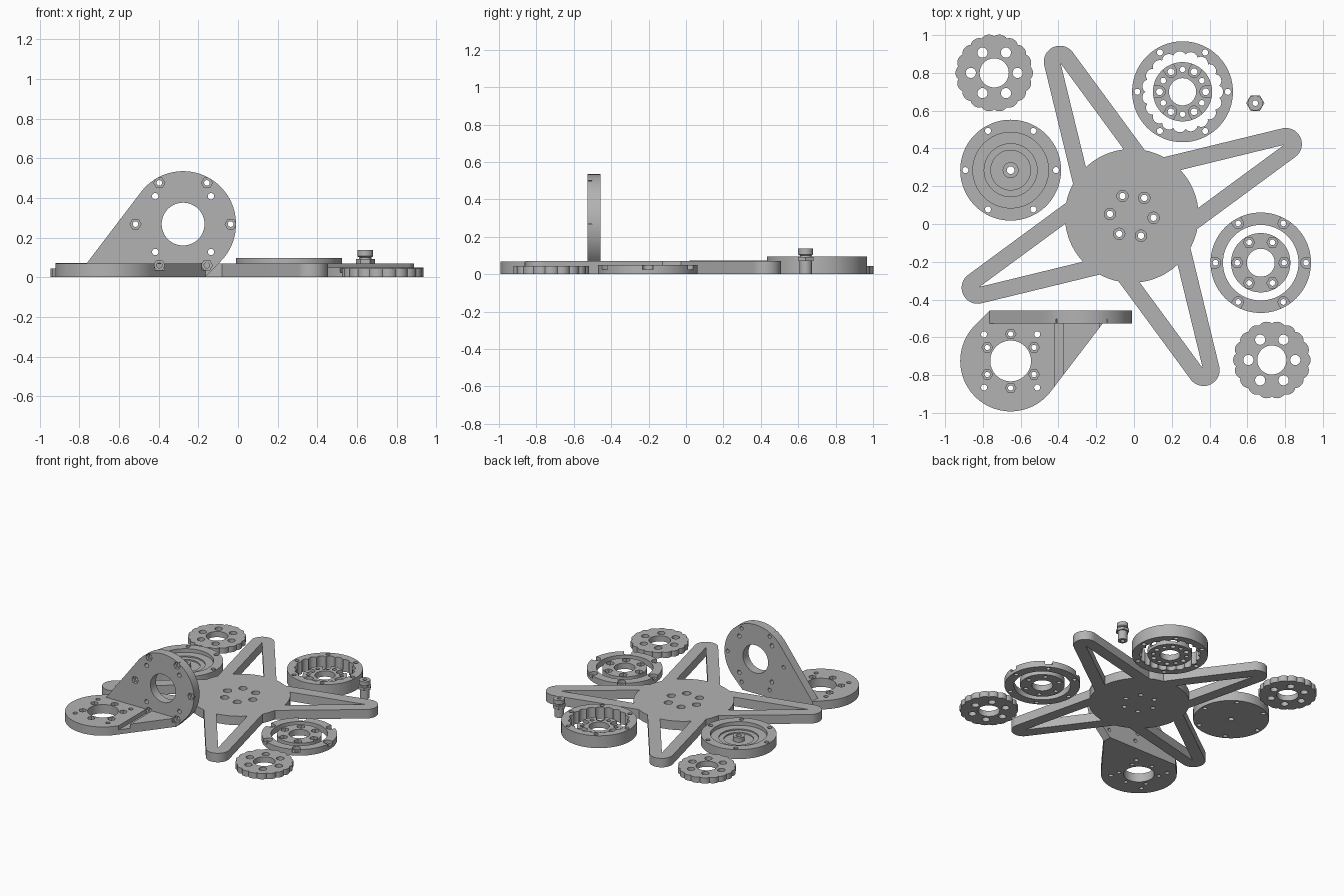
import bpy, bmesh, math
from math import sin, cos, tau, radians
from mathutils import Matrix, Vector
from mathutils.geometry import convex_hull_2d

if "Cube" in bpy.data.objects:
    bpy.data.objects.remove(bpy.data.objects["Cube"])

grey = bpy.data.materials.new("plain grey")
grey.use_nodes = True
COLOUR = (0.45, 0.45, 0.45, 1)
grey.diffuse_color = COLOUR
grey.node_tree.nodes["Principled BSDF"].inputs["Base Color"].default_value = COLOUR


# ---- 2D outlines ----
def circle(r, x=0, y=0, n=32, turn=0):
    return [(x + r * cos(turn + tau * i / n), y + r * sin(turn + tau * i / n)) for i in range(n)]


def scallop(r, depth, lobes, steps=10):
    pts = []
    for i in range(lobes * steps):
        a = tau * i / (lobes * steps)
        d = r - depth + depth * abs(cos(a * lobes / 2)) ** 0.7
        pts.append((d * cos(a), d * sin(a)))
    return pts


def hull(pts):
    return [pts[i] for i in convex_hull_2d([Vector(p) for p in pts])]


def polar(r, n, turn=0):
    return [(r * cos(radians(turn) + tau * i / n), r * sin(radians(turn) + tau * i / n)) for i in range(n)]


# ---- solids ----
def make(name, bm, matrix=None):
    bmesh.ops.recalc_face_normals(bm, faces=bm.faces)
    if matrix:
        bm.transform(matrix)
    mesh = bpy.data.meshes.new(name)
    bm.to_mesh(mesh)
    bm.free()
    mesh.materials.append(grey)
    ob = bpy.data.objects.new(name, mesh)
    bpy.context.collection.objects.link(ob)
    return ob


def prism(name, outlines, z0, z1, matrix=None):
    """Extrude one outline, or a list of separate outlines, upright."""
    bm = bmesh.new()
    if not isinstance(outlines[0], list):
        outlines = [outlines]
    for pts in outlines:
        face = bm.faces.new([bm.verts.new((x, y, z0)) for x, y in pts])
        ext = bmesh.ops.extrude_face_region(bm, geom=[face], use_keep_orig=True)
        top = [v for v in ext["geom"] if isinstance(v, bmesh.types.BMVert)]
        bmesh.ops.translate(bm, verts=top, vec=(0, 0, z1 - z0))
    return make(name, bm, matrix)


def lathe(name, profile, n=64):
    """Turn a closed (radius, height) profile around z."""
    bm = bmesh.new()
    rings = [[bm.verts.new((r * cos(tau * i / n), r * sin(tau * i / n), z)) for r, z in profile]
             for i in range(n)]
    m = len(profile)
    for i in range(n):
        a, b = rings[i], rings[(i + 1) % n]
        for j in range(m):
            bm.faces.new((a[j], b[j], b[(j + 1) % m], a[(j + 1) % m]))
    return make(name, bm)


def combine(ob, tool, operation="DIFFERENCE"):
    mod = ob.modifiers.new("join", "BOOLEAN")
    mod.operation, mod.object, mod.solver = operation, tool, "EXACT"
    bpy.context.view_layer.objects.active = ob
    bpy.ops.object.modifier_apply(modifier=mod.name)
    bpy.data.objects.remove(tool)


def drill(ob, outlines, z0=-0.1, z1=0.3, matrix=None):
    combine(ob, prism("cutter", outlines, z0, z1, matrix))


def holes(r, places, n=24, turn=0):
    return [circle(r, x, y, n, turn) for x, y in places]


def finish(ob, x=0, y=0):
    ob.location = (x, y, 0)
    bpy.ops.object.select_all(action="DESELECT")
    ob.select_set(True)
    bpy.context.view_layer.objects.active = ob
    bpy.ops.object.shade_smooth_by_angle(angle=radians(30))


# ---- four-armed star plate ----
T = 0.07
star = prism("star_plate", circle(0.354, n=96), 0, T)
for k in range(4):
    turn = Matrix.Rotation(radians(25 + 90 * k), 4, "Z")
    arm = prism("arm", hull(circle(0.085, 0.9, n=48) + [(0.1, 0.247), (0.1, -0.247)]), 0, T, turn)
    drill(arm, [(0.89, 0), (0.3, 0.118), (0.3, -0.118)], matrix=turn)
    combine(star, arm, "UNION")
spots = polar(0.116, 6, -5)
drill(star, holes(0.017, spots))
drill(star, holes(0.03, spots), 0.035)
finish(star, -0.012, 0.043)

# ---- dished cover with centre boss ----
cover = lathe("dished_cover", [(0.02, 0), (0.267, 0), (0.267, 0.073), (0.2, 0.073), (0.2, 0.045),
                               (0.14, 0.045), (0.14, 0.035), (0.105, 0.035), (0.105, 0.025),
                               (0.042, 0.025), (0.042, 0.06), (0.02, 0.06)], 96)
drill(cover, holes(0.016, polar(0.24, 6)))
finish(cover, -0.653, 0.285)

# ---- two scalloped gears ----
for name, x, y in (("rear_gear", -0.74, 0.8), ("front_gear", 0.73, -0.72)):
    gear = prism(name, scallop(0.205, 0.012, 18), 0, 0.044)
    drill(gear, [circle(0.077, n=48)] + holes(0.027, polar(0.124, 6)))
    finish(gear, x, y)

# ---- toothed ring housing with loose hub ----
ring = prism("toothed_ring", circle(0.267, n=96), 0, 0.096)
drill(ring, scallop(0.215, 0.018, 19))
drill(ring, holes(0.016, polar(0.24, 6)))
finish(ring, 0.257, 0.7)

hub = prism("ring_hub", circle(0.157, n=64), 0, 0.045)
drill(hub, [circle(0.072, n=48)] + holes(0.018, polar(0.122, 6)) + holes(0.015, polar(0.118, 6, 30)))
drill(hub, [hull(circle(0.03, x, y) + circle(0.03, x * 1.4, y * 1.4)) for x, y in polar(0.122, 6)], 0.022)
finish(hub, 0.257, 0.7)

# ---- slotted ring with loose disc ----
slotted = prism("slotted_ring", circle(0.266, n=96), 0, 0.048)
spots = polar(0.24, 6)
drill(slotted, [circle(0.2, n=64)] + holes(0.015, spots))
drill(slotted, [hull(circle(0.028, x, y) + circle(0.028, x * 1.3, y * 1.3)) for x, y in spots], 0.024)
finish(slotted, 0.671, -0.205)

disc = prism("inner_disc", circle(0.157, n=64), 0, 0.046)
spots = polar(0.124, 6)
drill(disc, [circle(0.074, n=48)] + holes(0.015, spots))
drill(disc, holes(0.03, spots, 6), 0.023)
finish(disc, 0.671, -0.205)

# ---- small stepped pin with hexagonal collar ----
pin = lathe("stepped_pin", [(0.015, 0), (0.034, 0), (0.034, 0.07), (0.03, 0.1), (0.04, 0.106),
                            (0.04, 0.137), (0.015, 0.137)], 32)
collar = prism("collar", circle(0.048, n=6), 0.07, 0.092)
drill(collar, circle(0.025))
combine(pin, collar, "UNION")
finish(pin, 0.642, 0.64)

# ---- right-angled bracket: two round-ended plates sharing an edge ----
R, P, BACK = 0.267, 0.068, -0.458
bx, by = -0.653, -0.725
vx, vz = -0.277, 0.268
upright = Matrix.Translation((0, BACK, 0)) @ Matrix.Rotation(radians(90), 4, "X")
bracket = prism("bracket", hull(circle(R, bx, by, 96) + [(-0.765, BACK), (-0.165, BACK), (-0.165, BACK - P)]), 0, P)
wall = prism("wall", hull(circle(R, vx, vz, 96) + [(-0.765, P), (-0.765, 0), (-0.165, 0)]), 0, P, upright)
combine(bracket, wall, "UNION")


def around(x, y, places):
    return [(x + px, y + py) for px, py in places]


corners = polar(0.199, 4, 45)
base_nuts = around(bx, by, polar(0.143, 6, 30))
wall_nuts = around(vx, vz, polar(0.24, 6))
drill(bracket, [circle(0.108, bx, by, 64)] + holes(0.014, base_nuts)
      + holes(0.016, around(bx, by, corners)), -0.1, 0.1)
drill(bracket, holes(0.028, base_nuts, 6), 0.044, 0.1)
drill(bracket, [circle(0.108, vx, vz, 64)] + holes(0.014, wall_nuts)
      + holes(0.016, around(vx, vz, corners)), -0.1, 0.1, upright)
drill(bracket, holes(0.028, wall_nuts, 6), 0.044, 0.09, upright)
# nut channels along the base
for x in (vx - 0.12, vx + 0.12):
    drill(bracket, [(x - 0.025, -1.1), (x + 0.025, -1.1), (x + 0.025, BACK - P), (x - 0.025, BACK - P)], 0.036, 0.09)
finish(bracket)
